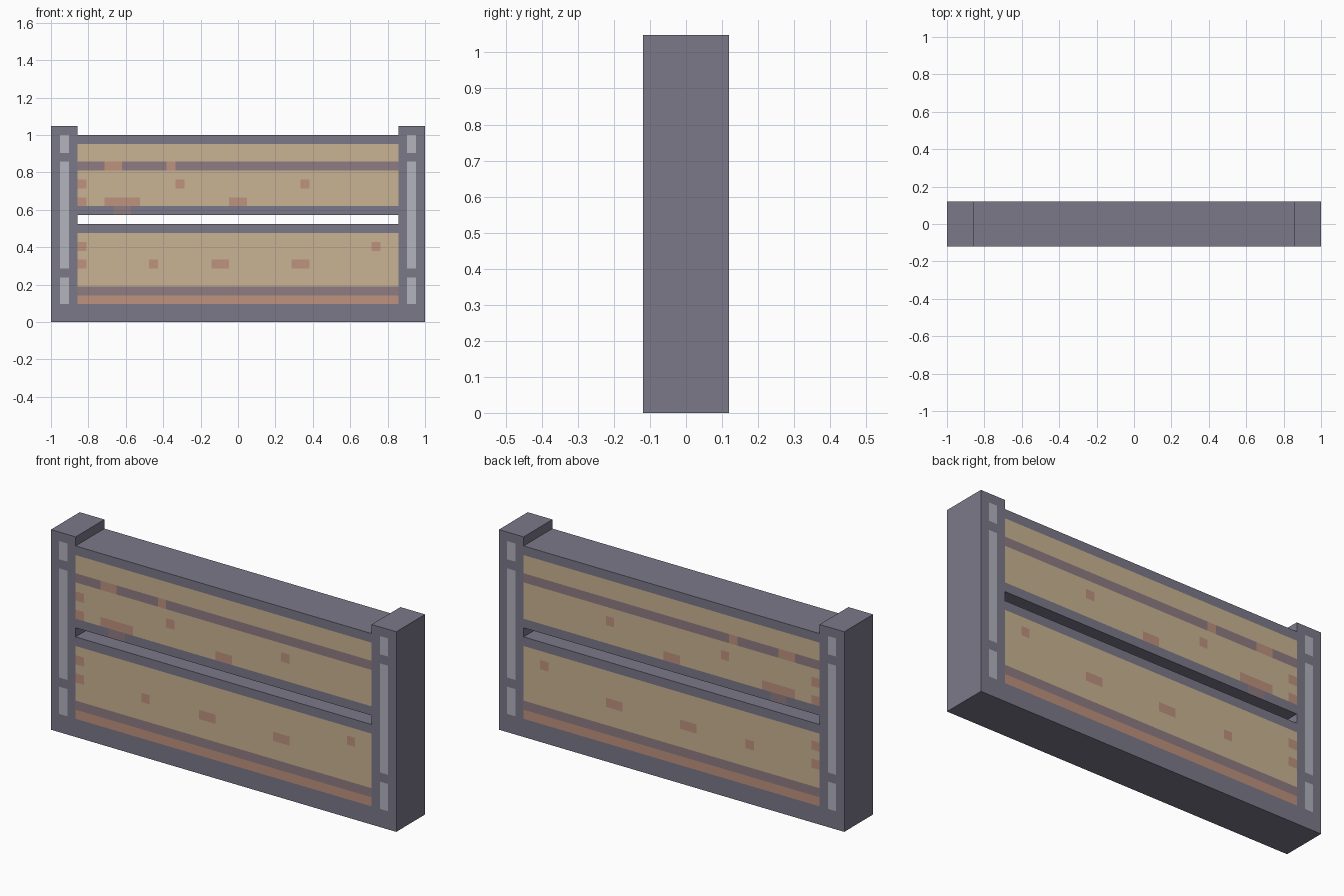
import bpy, bmesh
from mathutils import Vector

if "Cube" in bpy.data.objects:
    bpy.data.objects.remove(bpy.data.objects["Cube"])

U = 1 / 21           # one design unit; the model is 42 x 5 x 22 units
HALF_DEPTH = 2.5


def material(name, rgb):
    def lin(c):
        c /= 255
        return c / 12.92 if c <= 0.04045 else ((c + 0.055) / 1.055) ** 2.4
    m = bpy.data.materials.new(name)
    m.diffuse_color = (*[lin(c) for c in rgb], 1)
    m.use_nodes = True
    m.node_tree.nodes["Principled BSDF"].inputs["Base Color"].default_value = m.diffuse_color
    return m


MATS = [material("slate grey", (123, 121, 137)),
        material("tan board", (201, 179, 147)),
        material("brick pink", (190, 146, 127)),
        material("mauve stripe", (143, 124, 130)),
        material("pale grey inlay", (178, 179, 190))]
GREY, TAN, PINK, MAUVE, PALE = range(5)


def slab(name, x0, x1, z0, z1, regions):
    """Box cut along region borders; later regions paint over earlier ones."""
    bm = bmesh.new()
    bmesh.ops.create_cube(bm, size=1)
    for v in bm.verts:
        v.co = Vector((x0 if v.co.x < 0 else x1,
                       HALF_DEPTH * (1 if v.co.y > 0 else -1),
                       z0 if v.co.z < 0 else z1))
    xs = {x for r in regions for x in r[:2] if x0 < x < x1}
    zs = {z for r in regions for z in r[2:4] if z0 < z < z1}
    cuts = [((x, 0, 0), (1, 0, 0)) for x in sorted(xs)]
    cuts += [((0, 0, z), (0, 0, 1)) for z in sorted(zs)]
    for co, no in cuts:
        bmesh.ops.bisect_plane(bm, geom=bm.verts[:] + bm.edges[:] + bm.faces[:],
                               plane_co=co, plane_no=no)
    bm.normal_update()
    for f in bm.faces:
        c = f.calc_center_median()
        if abs(f.normal.y) > 0.5:      # front and back carry the pattern
            for a, b, lo, hi, m in regions:
                if a < c.x < b and lo < c.z < hi:
                    f.material_index = m
    bmesh.ops.scale(bm, vec=(U, U, U), verts=bm.verts)
    me = bpy.data.meshes.new(name)
    for m in MATS:
        me.materials.append(m)
    bm.to_mesh(me)
    bm.free()
    ob = bpy.data.objects.new(name, me)
    bpy.context.collection.objects.link(ob)
    return ob


# End posts with pale inlays
for side, x in (("left", -21), ("right", 18)):
    slab(side + "_post", x, x + 3, 0, 22,
         [(x + 1, x + 2, lo, hi, PALE) for lo, hi in ((2, 5), (6, 18), (19, 21))])

# Lower board: base, pink and mauve stripes, tan field with chips
slab("lower_board", -18, 18, 0, 11, [
    (-18, 18, 2, 3, PINK), (-18, 18, 3, 4, MAUVE), (-18, 18, 4, 10, TAN)]
    + [(a, b, 6, 7, PINK) for a, b in ((-18, -17), (-10, -9), (-3, -1), (6, 8))]
    + [(a, b, 8, 9, PINK) for a, b in ((-18, -17), (15, 16))])

# Upper board: tan field, mauve stripe and chips
slab("upper_board", -18, 18, 12, 21, [
    (-18, 18, 13, 20, TAN), (-18, 18, 17, 18, MAUVE), (-14, -12, 12, 13, MAUVE)]
    + [(a, b, 13, 14, PINK) for a, b in ((-18, -17), (-15, -11), (-1, 1))]
    + [(a, b, 15, 16, PINK) for a, b in ((-18, -17), (-7, -6), (7, 8))]
    + [(a, b, 17, 18, PINK) for a, b in ((-15, -13), (-8, -7))])
